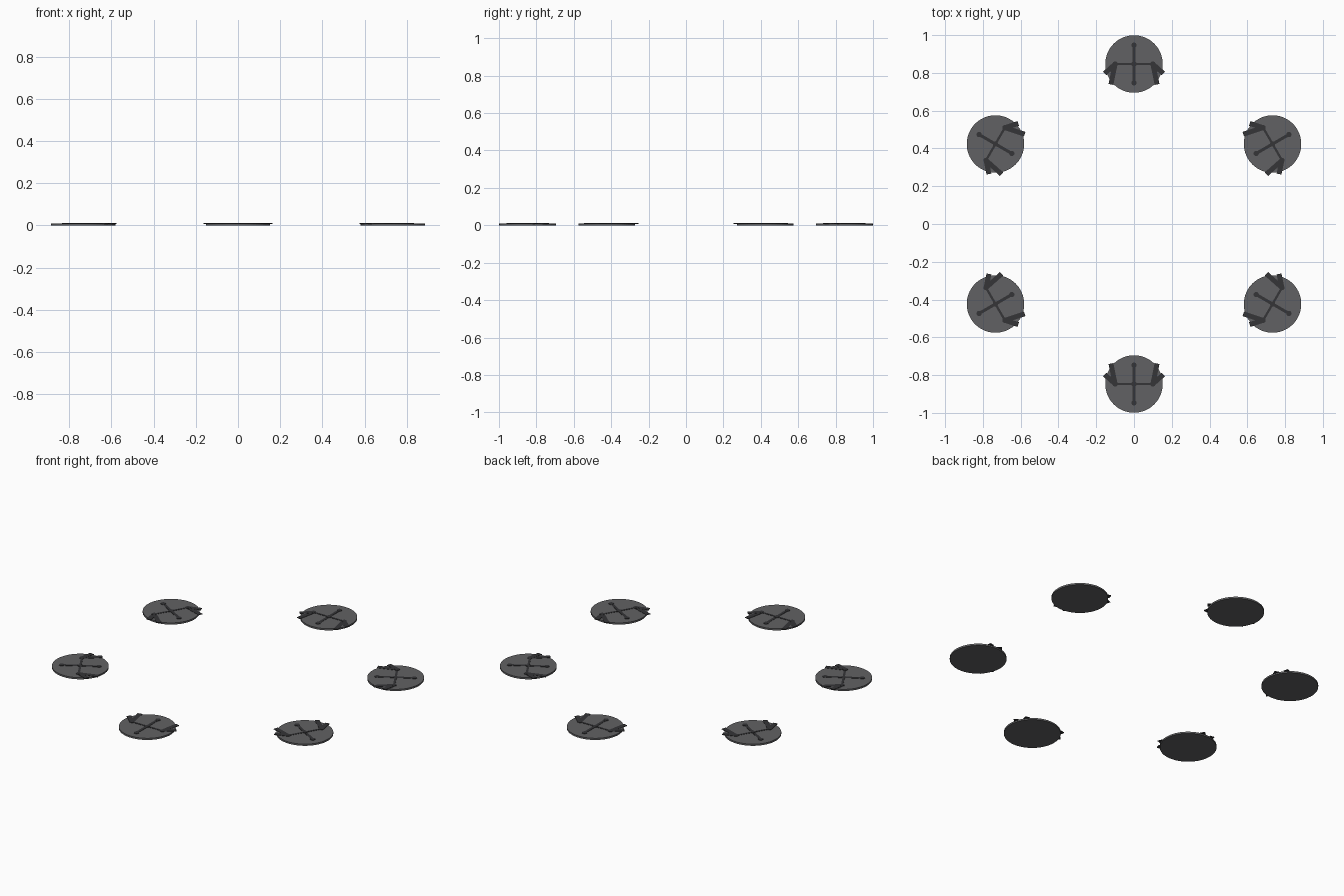
import bpy, bmesh
from math import radians, cos, sin, hypot, atan2
from mathutils import Matrix

if "Cube" in bpy.data.objects:
    bpy.data.objects.remove(bpy.data.objects["Cube"])

RING, DISC_R, TOP = 0.847, 0.152, 0.010


def material(name, rgb):
    m = bpy.data.materials.new(name)
    m.diffuse_color = (*rgb, 1)
    m.use_nodes = True
    m.node_tree.nodes["Principled BSDF"].inputs["Base Color"].default_value = m.diffuse_color
    return m


STONE = material("dark_stone", (0.12, 0.12, 0.125))
INLAY = material("black_inlay", (0.035, 0.035, 0.038))


def finish(bm, name, place, mat):
    mesh = bpy.data.meshes.new(name)
    bm.to_mesh(mesh)
    bm.free()
    mesh.materials.append(mat)
    ob = bpy.data.objects.new(name, mesh)
    bpy.context.collection.objects.link(ob)
    ob.matrix_world = place
    return ob


def cylinder(bm, x, y, z0, z1, r, sides):
    bmesh.ops.create_cone(bm, cap_ends=True, segments=sides, radius1=r, radius2=r,
                          depth=z1 - z0, matrix=Matrix.Translation((x, y, (z0 + z1) / 2)))


def bar(bm, a, b, width, z1):
    # Flat strip from a to b, sunk slightly into the disc
    length = hypot(b[0] - a[0], b[1] - a[1])
    z0 = TOP - 0.002
    m = (Matrix.Translation(((a[0] + b[0]) / 2, (a[1] + b[1]) / 2, (z0 + z1) / 2))
         @ Matrix.Rotation(atan2(b[1] - a[1], b[0] - a[0]), 4, 'Z')
         @ Matrix.Diagonal((length, width, z1 - z0, 1)))
    bmesh.ops.create_cube(bm, size=1, matrix=m)


for i in range(6):
    ang = radians(90 + 60 * i)
    place = (Matrix.Translation((RING * cos(ang), RING * sin(ang), 0))
             @ Matrix.Rotation(ang - radians(90), 4, 'Z'))

    # Round base plate
    bm = bmesh.new()
    cylinder(bm, 0, 0, 0, TOP, DISC_R, 64)
    finish(bm, f"disc_{i}", place, STONE)

    # Raised cross with forked ends pointing to the ring centre
    bm = bmesh.new()
    bar(bm, (0, -0.1), (0, 0.1), 0.016, TOP + 0.0015)
    bar(bm, (-0.1, 0), (0.1, 0), 0.012, TOP + 0.0015)
    for s in (-1, 1):
        bar(bm, (s * 0.1, 0), (s * 0.122, -0.108), 0.026, TOP + 0.0015)
        bar(bm, (s * 0.105, -0.005), (s * 0.155, -0.05), 0.026, TOP + 0.0019)
    finish(bm, f"cross_{i}", place, INLAY)

    # Round studs at the cross ends and centre
    bm = bmesh.new()
    for x, y in ((0, 0), (0.1, 0), (-0.1, 0), (0, 0.1), (0, -0.1)):
        cylinder(bm, x, y, TOP - 0.002, TOP + 0.0025, 0.014, 16)
    finish(bm, f"studs_{i}", place, INLAY)
